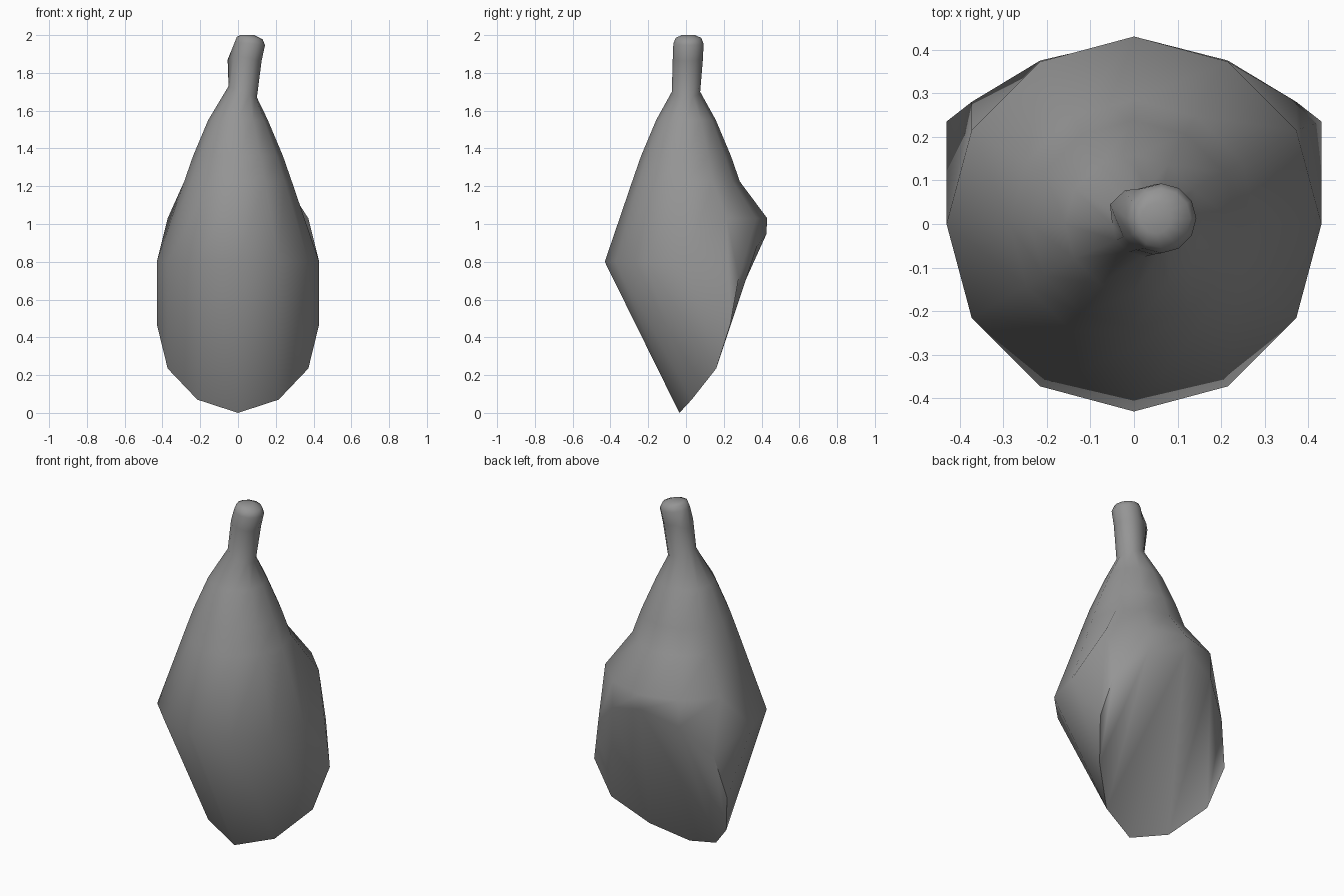
import bpy, bmesh, math
from mathutils import Vector

old = bpy.data.objects.get("Cube")
if old:
    bpy.data.objects.remove(old, do_unlink=True)

SIDES = 12
R = 0.43

grey = bpy.data.materials.new("mid_grey")
grey.use_nodes = True
colour = (0.3, 0.3, 0.3, 1)
grey.diffuse_color = colour
grey.node_tree.nodes["Principled BSDF"].inputs["Base Color"].default_value = colour


def circle(radius, z, cx=0.0, cy=0.0, tilt=0.0):
    """Ring of points starting at the front; tilt lowers the +x side."""
    pts = []
    for k in range(SIDES):
        a = math.tau * k / SIDES - math.pi / 2
        dx = radius * math.cos(a)
        pts.append(Vector((cx + dx, cy + radius * math.sin(a), z - tilt * dx)))
    return pts


def mirrored_steps(values):
    """Seven values from front to back, repeated around the other side."""
    return values + values[-2:0:-1]


# Slanted cut at the lower back: depth and height from front to back
cut_y = mirrored_steps([-0.035, 0.03, 0.16, 0.235, 0.28, 0.375, 0.425])
cut_z = mirrored_steps([0.0, 0.07, 0.235, 0.47, 0.72, 0.88, 0.945])
cut = [Vector((p.x, y, z)) for p, y, z in zip(circle(R, 0), cut_y, cut_z)]

# Widest ring steps up towards the back
belly = circle(R, 0.8)
for p in belly:
    if p.y > 0.1:
        p.z = 1.03

# Neck ring with a small bump on the back right
neck = circle(0.08, 1.88, 0.045, 0.01, 0.2)
neck[8] = Vector((-0.02, 0.078, 1.88))
neck[9] = Vector((-0.055, 0.045, 1.87))

rings = [
    cut,
    belly,
    circle(0.285, 1.225),
    circle(0.238, 1.36),
    circle(0.158, 1.55),
    circle(0.075, 1.70, 0.025, 0.0, 0.4),
    neck,
    circle(0.08, 1.955, 0.063, 0.013, 0.1),
    circle(0.068, 1.985, 0.062, 0.013, 0.1),
    circle(0.035, 2.0, 0.05, 0.013),
]

# Skin the rings and close both ends
bm = bmesh.new()
loops = [[bm.verts.new(p) for p in ring] for ring in rings]
for low, high in zip(loops, loops[1:]):
    for k in range(SIDES):
        n = (k + 1) % SIDES
        bm.faces.new((low[k], low[n], high[n], high[k]))
cut_face = bm.faces.new(loops[0][::-1])
bm.faces.new(loops[-1])
bmesh.ops.triangulate(bm, faces=[cut_face], ngon_method='BEAUTY')
bmesh.ops.recalc_face_normals(bm, faces=bm.faces)

mesh = bpy.data.meshes.new("tapered_body")
bm.to_mesh(mesh)
bm.free()
mesh.materials.append(grey)
body = bpy.data.objects.new("tapered_body", mesh)
bpy.context.collection.objects.link(body)

bpy.ops.object.select_all(action='DESELECT')
body.select_set(True)
bpy.context.view_layer.objects.active = body
bpy.ops.object.shade_smooth_by_angle(angle=math.radians(48))
